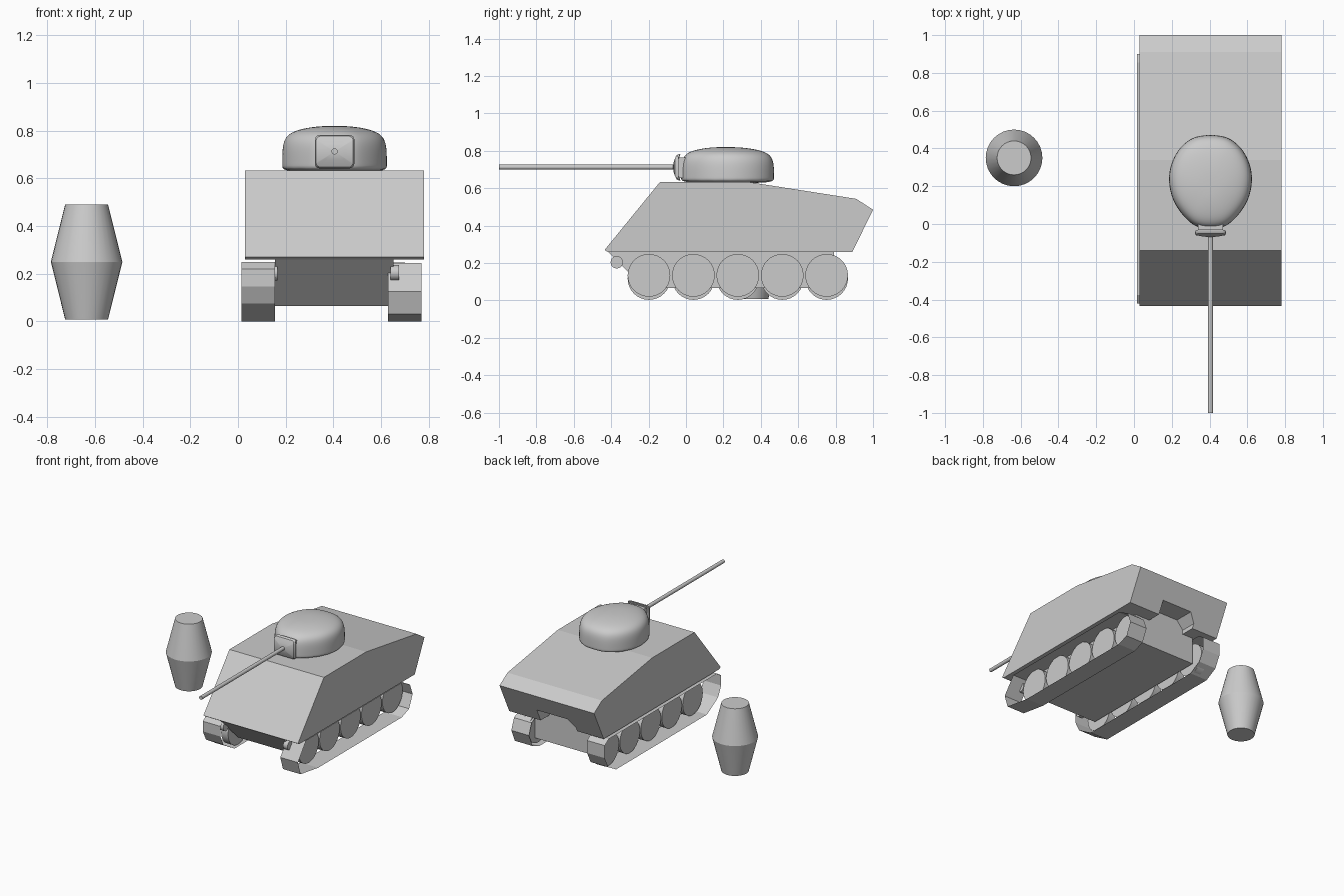
import bpy, bmesh, math
from mathutils import Vector

if "Cube" in bpy.data.objects:
    bpy.data.objects.remove(bpy.data.objects["Cube"])

CX = 0.405  # centre line of the vehicle


def finish(name, bm, smooth=None):
    bmesh.ops.recalc_face_normals(bm, faces=bm.faces)
    me = bpy.data.meshes.new(name)
    bm.to_mesh(me)
    bm.free()
    ob = bpy.data.objects.new(name, me)
    bpy.context.collection.objects.link(ob)
    if smooth is not None:
        bpy.ops.object.select_all(action='DESELECT')
        ob.select_set(True)
        bpy.context.view_layer.objects.active = ob
        bpy.ops.object.shade_smooth_by_angle(angle=math.radians(smooth))
    return ob


def loft(name, rings, caps=True, smooth=None):
    """Join equal-length closed rings of points with quads."""
    bm = bmesh.new()
    vs = [[bm.verts.new(p) for p in r] for r in rings]
    n = len(vs[0])
    for a, b in zip(vs, vs[1:]):
        for i in range(n):
            bm.faces.new((a[i], a[(i + 1) % n], b[(i + 1) % n], b[i]))
    if caps:
        bm.faces.new(vs[0])
        bm.faces.new(vs[-1])
    return finish(name, bm, smooth)


def prism_x(name, yz, x0, x1, caps=True, smooth=None):
    return loft(name, [[(x, y, z) for y, z in yz] for x in (x0, x1)], caps, smooth)


def disc(y, z, r, n=32):
    return [(y + r * math.cos(2 * math.pi * i / n), z + r * math.sin(2 * math.pi * i / n))
            for i in range(n)]


# upper hull with a notch in the rear plate
hull = prism_x("upper_hull", [(-.435, .27), (-.14, .632), (.34, .632), (.91, .543),
                              (1.0, .485), (.89, .26), (-.42, .26)], .03, .78)
notch = [(.24, .2), (.24, .29), (.29, .35), (.53, .35), (.53, .2)]
cutter = loft("rear_notch_cutter", [[(x, y, z) for x, z in notch] for y in (.79, 1.2)])
cutter.hide_render = True
cutter.hide_viewport = False
cutter.display_type = 'WIRE'
mod = hull.modifiers.new("notch", 'BOOLEAN')
mod.operation = 'DIFFERENCE'
mod.object = cutter

# lower hull between the tracks
prism_x("lower_hull", [(-.42, .262), (-.22, .065), (.79, .065), (.79, .262)], .155, .652)

# track bands, single surface loops
prism_x("right_track", [(-.19, 0), (.76, 0), (.84, .03), (.88, .12), (.85, .2), (.76, .245),
                        (-.33, .245), (-.42, .125), (-.39, .03)], .63, .77, caps=False)
prism_x("left_track", [(-.26, 0), (.77, 0), (.86, .05), (.9, .13), (.9, .22), (.855, .25),
                       (-.375, .25), (-.42, .22), (-.42, .147), (-.385, .075)],
        .015, .155, caps=False)

# road wheels and front rollers
for side, x0, x1, z in (("right", .645, .70, .134), ("left", .085, .14, .117)):
    for i in range(5):
        prism_x(f"{side}_wheel_{i + 1}", disc(-.198 + .2375 * i, z, .114), x0, x1, smooth=30)
for side, x0, x1 in (("right", .64, .675), ("left", .13, .165)):
    prism_x(f"{side}_front_roller", disc(-.37, .204, .033, 20), x0, x1, smooth=30)

# turret: egg-shaped plan, domed by shrinking rings
half = [(.065, .472), (.125, .44), (.175, .39), (.21, .32), (.224, .24), (.21, .15),
        (.175, .08), (.12, .015), (.06, -.028)]
plan = half + [(-x, y) for x, y in reversed(half)]
levels = [(.625, 1), (.65, 1), (.70, 1), (.745, .985), (.778, .92), (.80, .76),
          (.814, .48), (.82, .2)]
turret = loft("turret", [[(CX + x * s, .21 + (y - .21) * s, z) for x, y in plan]
                         for z, s in levels], smooth=50)
sub = turret.modifiers.new("smooth", 'SUBSURF')
sub.levels = sub.render_levels = 2

# gun mount neck
loft("gun_neck", [[(CX + dx, y, z) for dx, z in ((-.065, .655), (.065, .655), (.065, .765),
                                                 (-.065, .765))] for y in (-.045, .05)])


# mantlet: rounded plate bowed forward in the middle
def rounded(w, h, r, seg=5):
    pts = []
    for k, (sx, sz) in enumerate(((1, 1), (-1, 1), (-1, -1), (1, -1))):
        for i in range(seg + 1):
            a = math.pi / 2 * (k + i / seg)
            pts.append((sx * (w - r) + r * math.cos(a), sz * (h - r) + r * math.sin(a)))
    return pts


def bow(pts, y, s):
    return [(CX + x * s, y + .022 * (z * s / .07) ** 2, .712 + z * s) for x, z in pts]


plate = rounded(.083, .07, .02)
loft("mantlet", [bow(plate, -.048, .3), bow(plate, -.048, .7), bow(plate, -.052, 1),
                 bow(plate, -.062, 1), bow(plate, -.069, .93), bow(plate, -.069, .5),
                 bow(plate, -.069, .15)], smooth=35)

# gun barrel
gun = [(CX + a, .713 + b) for a, b in disc(0, 0, .013, 20)]
loft("gun_barrel", [[(x, y, z) for x, z in gun] for y in (-1, -.05)], smooth=30)

# standing cask beside the vehicle
loft("cask", [[(x, y, z) for x, y in disc(-.635, .35, r, 32)]
              for z, r in ((.008, .09), (.25, .15), (.49, .09))], smooth=20)
